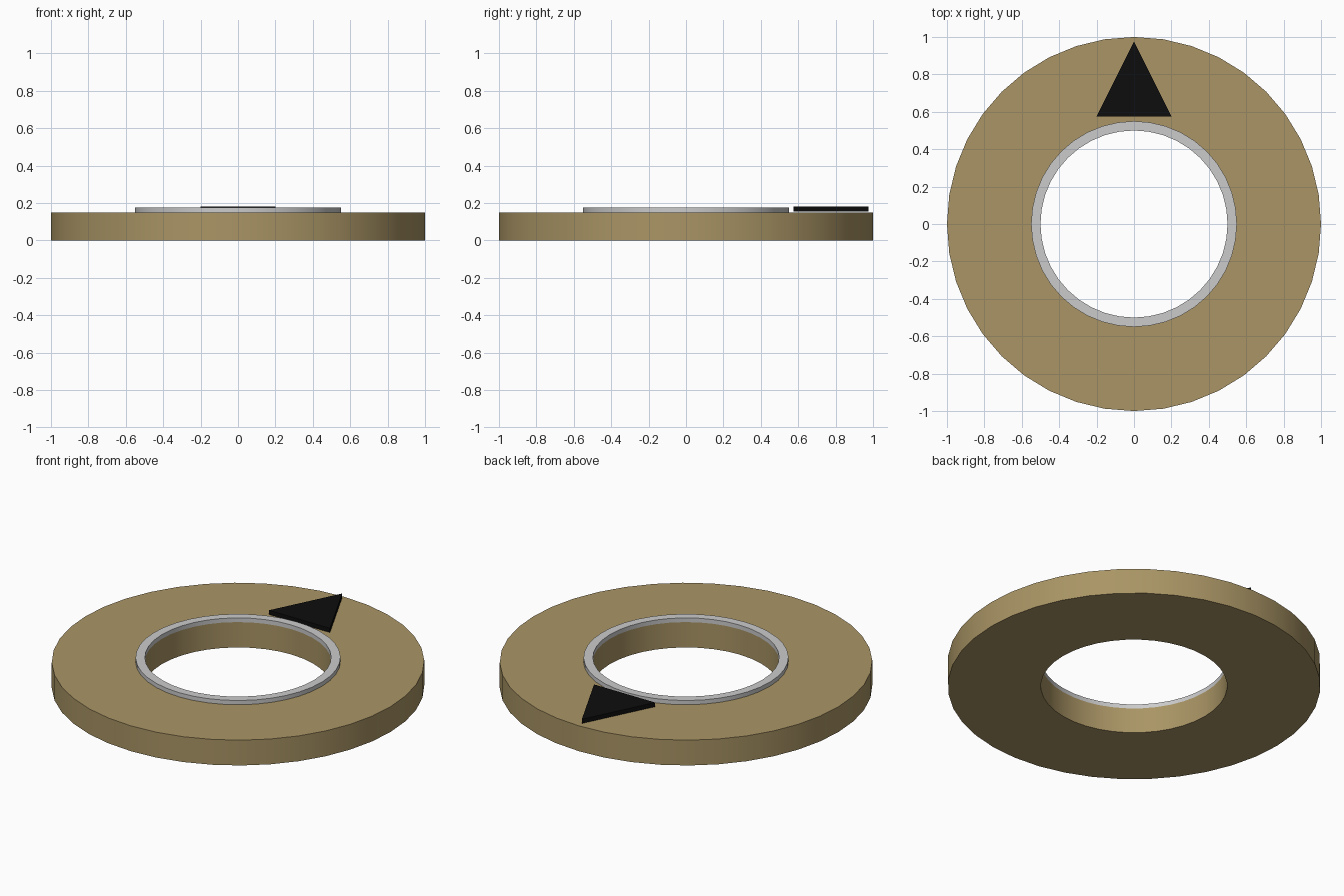
import bpy, bmesh
from math import cos, sin, tau

if "Cube" in bpy.data.objects:
    bpy.data.objects.remove(bpy.data.objects["Cube"])

SIDES = 40


def material(name, rgb):
    m = bpy.data.materials.new(name)
    m.diffuse_color = (*rgb, 1)
    m.use_nodes = True
    m.node_tree.nodes["Principled BSDF"].inputs["Base Color"].default_value = m.diffuse_color
    return m


def add_object(name, bm, mat=None, smooth=False):
    bmesh.ops.recalc_face_normals(bm, faces=bm.faces)
    me = bpy.data.meshes.new(name)
    bm.to_mesh(me)
    bm.free()
    ob = bpy.data.objects.new(name, me)
    bpy.context.collection.objects.link(ob)
    if mat:
        me.materials.append(mat)
    if smooth:
        bpy.ops.object.select_all(action='DESELECT')
        ob.select_set(True)
        bpy.context.view_layer.objects.active = ob
        bpy.ops.object.shade_smooth_by_angle()
    return ob


def ring(name, r_in, r_out, z0, z1, mat=None):
    """Flat ring with a rectangular cross-section."""
    bm = bmesh.new()
    section = [(r_in, z0), (r_out, z0), (r_out, z1), (r_in, z1)]
    rows = [[bm.verts.new((r * cos(tau * i / SIDES), r * sin(tau * i / SIDES), z))
             for r, z in section] for i in range(SIDES)]
    for i in range(SIDES):
        a, b = rows[i], rows[(i + 1) % SIDES]
        for j in range(4):
            k = (j + 1) % 4
            bm.faces.new((a[j], b[j], b[k], a[k]))
    return add_object(name, bm, mat, smooth=True)


def prism(name, outline, z0, z1, mat):
    bm = bmesh.new()
    low = [bm.verts.new((x, y, z0)) for x, y in outline]
    high = [bm.verts.new((x, y, z1)) for x, y in outline]
    bm.faces.new(low)
    bm.faces.new(high)
    n = len(outline)
    for i in range(n):
        k = (i + 1) % n
        bm.faces.new((low[i], low[k], high[k], high[i]))
    return add_object(name, bm, mat)


brass = material("tan", (0.40, 0.30, 0.13))
black = material("black", (0.004, 0.004, 0.004))

# Main disc, raised inner rim and direction arrow
ring("base_ring", 0.5, 1.0, 0.0, 0.15, brass)
ring("inner_rim", 0.5, 0.55, 0.15, 0.175)
prism("pointer_arrow", [(-0.2, 0.575), (0.2, 0.575), (0, 0.975)], 0.155, 0.18, black)
